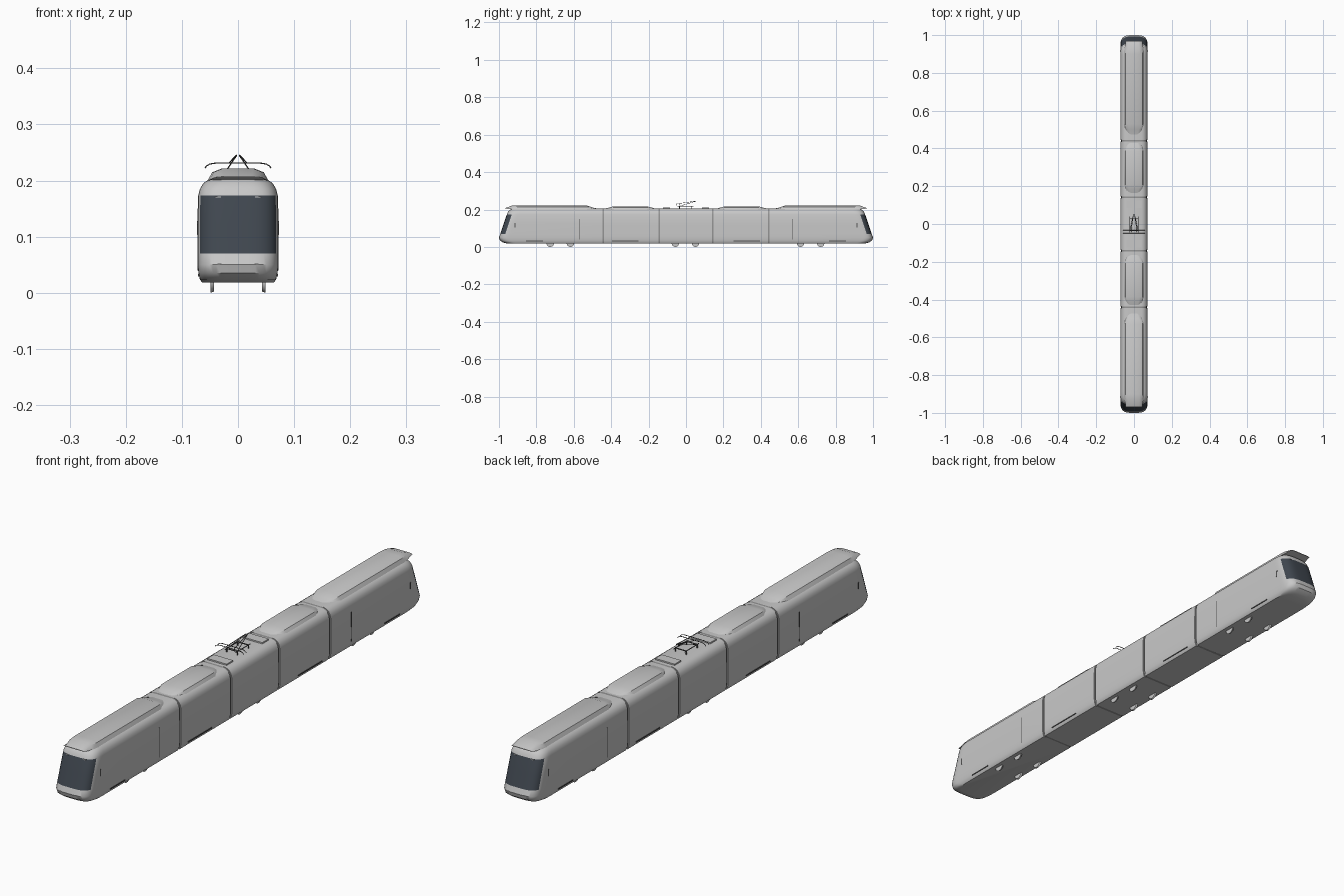
import bpy, bmesh, math
from mathutils import Vector

cube = bpy.data.objects.get("Cube")
if cube:
    bpy.data.objects.remove(cube)


def material(name, rgb):
    m = bpy.data.materials.new(name)
    m.use_nodes = True
    m.diffuse_color = (*rgb, 1)
    m.node_tree.nodes["Principled BSDF"].inputs["Base Color"].default_value = (*rgb, 1)
    return m


PAINT = material("light grey paint", (0.58, 0.58, 0.58))
GLASS = material("dark blue grey glass", (0.05, 0.062, 0.078))
TRIM = material("dark grey trim", (0.09, 0.09, 0.09))
BELLOWS = material("mid grey bellows", (0.3, 0.3, 0.3))


def finish(bm, name, mats, smooth=True):
    bmesh.ops.recalc_face_normals(bm, faces=bm.faces)
    me = bpy.data.meshes.new(name)
    bm.to_mesh(me)
    bm.free()
    for m in mats:
        me.materials.append(m)
    ob = bpy.data.objects.new(name, me)
    bpy.context.collection.objects.link(ob)
    if smooth:
        bpy.ops.object.select_all(action='DESELECT')
        ob.select_set(True)
        bpy.context.view_layer.objects.active = ob
        bpy.ops.object.shade_smooth_by_angle(angle=math.radians(35))
    return ob


def loft(rings):
    """Bridge closed rings of equal length and cap both ends."""
    bm = bmesh.new()
    vs = [[bm.verts.new(p) for p in r] for r in rings]
    n = len(vs[0])
    for a, b in zip(vs, vs[1:]):
        for i in range(n):
            j = (i + 1) % n
            bm.faces.new((a[i], a[j], b[j], b[i]))
    bm.faces.new(vs[0])
    bm.faces.new(vs[-1])
    return bm


def box(name, center, size, mat):
    bm = bmesh.new()
    bmesh.ops.create_cube(bm, size=1)
    bmesh.ops.scale(bm, vec=size, verts=bm.verts)
    bmesh.ops.translate(bm, vec=center, verts=bm.verts)
    return finish(bm, name, [mat], False)


def tube(name, points, radius, mat):
    cu = bpy.data.curves.new(name, 'CURVE')
    cu.dimensions = '3D'
    cu.bevel_depth = radius
    cu.bevel_resolution = 1
    cu.use_fill_caps = True
    sp = cu.splines.new('POLY')
    sp.points.add(len(points) - 1)
    for p, co in zip(sp.points, points):
        p.co = (*co, 1)
    cu.materials.append(mat)
    ob = bpy.data.objects.new(name, cu)
    bpy.context.collection.objects.link(ob)


# Body profile: height, half width, nose reach
PROFILE = [(.018, .064, .955), (.024, .068, .98), (.035, .0705, .995), (.05, .072, 1.0),
           (.07, .072, .993), (.12, .0718, .976), (.173, .071, .958), (.185, .068, .953),
           (.195, .062, .945), (.202, .052, .935), (.205, .04, .925)]
NOSE_DEPTH = .06


def nose_outline(w, reach, side, steps=28):
    pts = []
    for i in range(steps + 1):
        t = math.pi * i / steps
        c, s = math.cos(t), max(math.sin(t), 0)
        x = math.copysign(w * abs(c) ** .55, c)
        pts.append((x, side * (reach - NOSE_DEPTH * (1 - s ** .7))))
    return pts


def end_car(name, side, inner):
    rings = []
    for z, w, reach in PROFILE:
        pts = nose_outline(w, reach, side) + [(-w, side * inner), (w, side * inner)]
        rings.append([(x, y, z) for x, y in pts])
    bm = loft(rings)
    bmesh.ops.recalc_face_normals(bm, faces=bm.faces)
    # Windscreen wraps around the forward-facing band
    for f in bm.faces:
        c = f.calc_center_median()
        if .07 < c.z < .173 and f.normal.y * side > .3:
            f.material_index = 1
    return finish(bm, name, [PAINT, GLASS])


def straight_car(name, y0, y1, mat, inset=0):
    rings = [[(w - inset, y0, z), (w - inset, y1, z), (inset - w, y1, z), (inset - w, y0, z)]
             for z, w, _ in PROFILE]
    return finish(loft(rings), name, [mat])


def fairing(name, side, stations):
    """Roof cover: stations are (y, width factor, base height, rise)."""
    rings = []
    for y, k, base, h in stations:
        half = [(.054 * k, base), (.046 * k, base + .7 * h), (.03 * k, base + h)]
        sec = half + [(-x, z) for x, z in reversed(half)]
        rings.append([(x, side * y, z) for x, z in sec])
    return finish(loft(rings), name, [PAINT])


SEAM_A, SEAM_B, GAP = .142, .442, .004

straight_car("middle_car", -SEAM_A + GAP, SEAM_A - GAP, PAINT)
for side, label in ((-1, "front"), (1, "back")):
    end_car(label + "_end_car", side, SEAM_B + GAP)
    a, b = sorted((side * (SEAM_A + GAP), side * (SEAM_B - GAP)))
    straight_car(label + "_inner_car", a, b, PAINT)
    for seam, part in ((SEAM_A, "inner"), (SEAM_B, "outer")):
        straight_car(f"{label}_{part}_bellows", side * seam - .006, side * seam + .006, BELLOWS, .004)

    # Roof covers, the long one ending in a thin visor over the windscreen
    fairing(label + "_long_roof_cover", side,
            [(.968, .8, .205, .002), (.93, .93, .201, .02), (.9, 1, .2, .021),
             (.53, 1, .2, .021), (.5, .85, .2, .011), (.475, .6, .2, .005)])
    fairing(label + "_short_roof_cover", side,
            [(.43, .6, .2, .005), (.41, .85, .2, .011), (.385, 1, .2, .017),
             (.21, 1, .2, .017), (.185, .85, .2, .011), (.165, .6, .2, .005)])

    # Roof equipment box on the middle car
    box(label + "_roof_box", (0, side * .105, .2065), (.08, .038, .007), PAINT)

    # Lamps, wipers and side marks
    for x in (-1, 1):
        box(label + "_lamp", (x * .033, side * .9965, .051), (.007, .004, .002), TRIM)
        box(label + "_wiper", (x * .036, side * .957, .1705), (.012, .004, .002), PAINT)
        box(label + "_side_camera", (x * .072, side * .915, .115), (.002, .005, .025), TRIM)

        # Door edge lines and sill steps
        box(label + "_door_line", (x * .0718, side * .567, .095), (.001, .003, .11), TRIM)
        for y, length in ((.81, .09), (.325, .14)):
            box(label + "_sill_step", (x * .0705, side * y, .031), (.002, length, .004), TRIM)

# Wheels
for bogie in (-.672, -.003, .666):
    for axle in (-.054, .054):
        for x in (-1, 1):
            bm = bmesh.new()
            bmesh.ops.create_cone(bm, cap_ends=True, segments=28, radius1=.02, radius2=.018, depth=.006)
            for v in bm.verts:
                v.co = Vector((x * (.046 - v.co.z), bogie + axle + v.co.x, .02 + v.co.y))
            finish(bm, "wheel", [PAINT])

# Current collector: base frame, folding arms and horned contact bars
for x in (-1, 1):
    tube("collector_base_rail", [(x * .022, -.045, .218), (x * .022, .04, .218)], .0017, TRIM)
    for y in (-.035, .03):
        tube("collector_foot", [(x * .022, y, .203), (x * .022, y, .219)], .002, TRIM)
    tube("collector_upper_arm", [(x * .003, .052, .245), (x * .016, -.045, .231)], .0012, TRIM)
    tube("collector_lower_arm", [(x * .02, -.03, .219), (x * .003, .052, .244)], .0012, TRIM)
for y in (-.035, .03):
    tube("collector_cross_rail", [(-.024, y, .218), (.024, y, .218)], .002, TRIM)
for y in (-.05, -.034):
    right_half = [(.04, .231), (.05, .2295), (.056, .226), (.059, .222)]
    bar = [(-x, y, z) for x, z in reversed(right_half)] + [(x, y, z) for x, z in right_half]
    tube("contact_bar", bar, .0012, TRIM)
